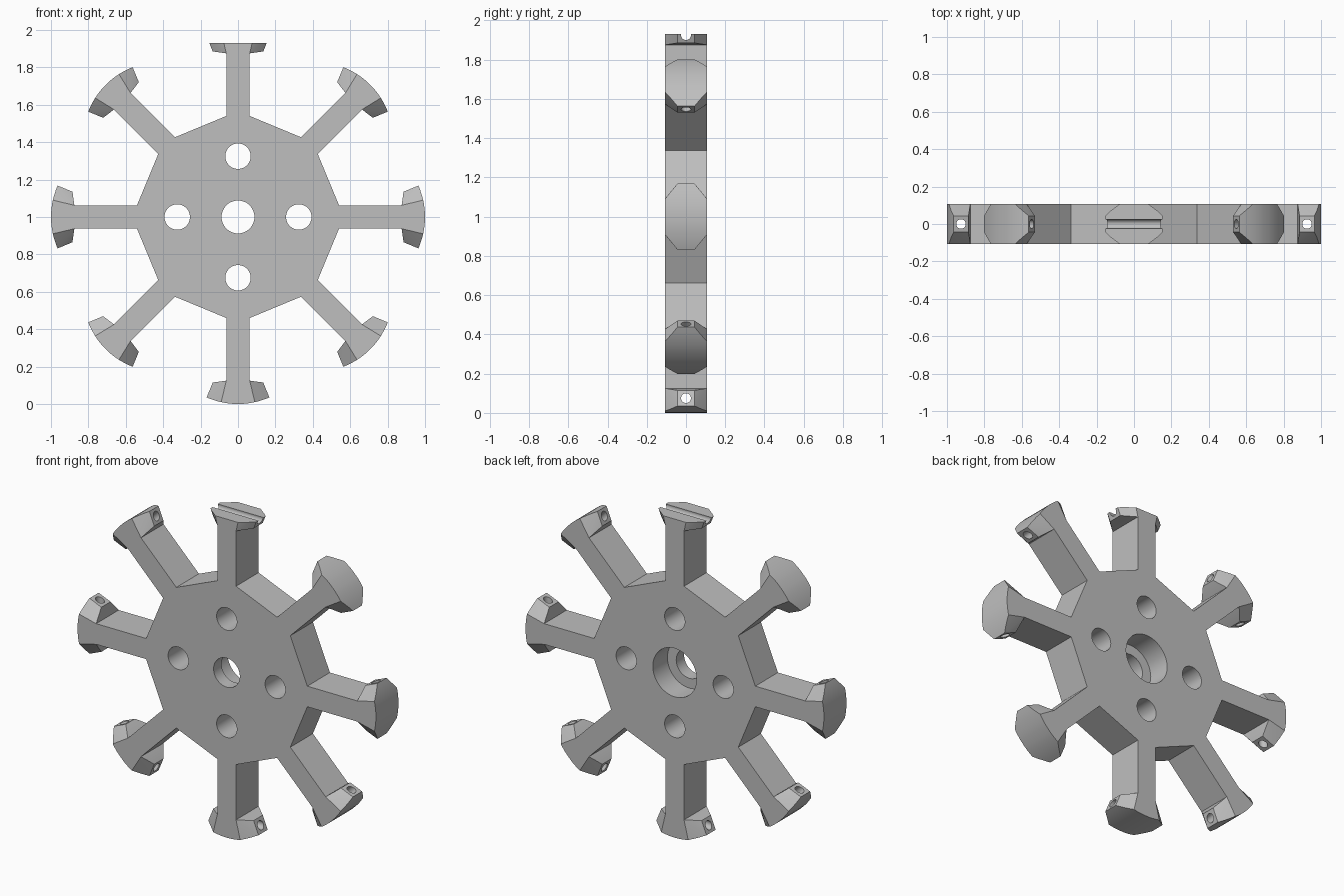
import bpy, bmesh, math
from mathutils import Matrix, Vector

HALF = 0.108      # half thickness of the whole wheel
SPOKE = 0.0625    # half width of a spoke
HUB_R = 0.566     # corner radius of the octagonal hub
FOOT_IN = 0.875   # radius where each foot begins

if "Cube" in bpy.data.objects:
    bpy.data.objects.remove(bpy.data.objects["Cube"], do_unlink=True)

grey = bpy.data.materials.new("plain grey")
grey.use_nodes = True
grey.diffuse_color = (0.52, 0.52, 0.52, 1)
grey.node_tree.nodes["Principled BSDF"].inputs["Base Color"].default_value = (0.52, 0.52, 0.52, 1)


def make_object(name, bm):
    bmesh.ops.recalc_face_normals(bm, faces=bm.faces)
    mesh = bpy.data.meshes.new(name)
    bm.to_mesh(mesh)
    bm.free()
    mesh.materials.append(grey)
    obj = bpy.data.objects.new(name, mesh)
    bpy.context.collection.objects.link(obj)
    return obj


def activate(obj):
    bpy.ops.object.select_all(action="DESELECT")
    obj.select_set(True)
    bpy.context.view_layer.objects.active = obj


def drill(obj, radius, depth, location, rotation):
    """Cut a round hole and remove the cutter."""
    bpy.ops.mesh.primitive_cylinder_add(vertices=48, radius=radius, depth=depth,
                                        location=location, rotation=rotation)
    cutter = bpy.context.object
    cutter.data.materials.append(grey)
    cutter.hide_render = True
    activate(obj)
    mod = obj.modifiers.new("hole", "BOOLEAN")
    mod.operation = "DIFFERENCE"
    mod.solver = "EXACT"
    mod.object = cutter
    bpy.ops.object.modifier_apply(modifier=mod.name)
    bpy.data.objects.remove(cutter, do_unlink=True)


def smooth(obj):
    activate(obj)
    bpy.ops.object.shade_smooth_by_angle(angle=math.radians(20))


# Hub and spokes: one extruded star outline
bm = bmesh.new()
root = HUB_R - SPOKE * math.tan(math.radians(22.5))
outline = []
for k in range(8):
    turn = Matrix.Rotation(k * math.pi / 4, 4, "Y")
    for x, r in ((-SPOKE, root), (-SPOKE, FOOT_IN), (SPOKE, FOOT_IN), (SPOKE, root)):
        outline.append(bm.verts.new(turn @ Vector((x, -HALF, r)) + Vector((0, 0, 1))))
face = bm.faces.new(outline)
ext = bmesh.ops.extrude_face_region(bm, geom=[face])
bmesh.ops.translate(bm, vec=(0, 2 * HALF, 0),
                    verts=[v for v in ext["geom"] if isinstance(v, bmesh.types.BMVert)])
hub = make_object("hub_and_spokes", bm)

# Axle hole, counterbore at the back, four surrounding holes
along_y = (math.pi / 2, 0, 0)
drill(hub, 0.088, 1, (0, 0, 1), along_y)
drill(hub, 0.147, 0.28, (0, HALF, 1), along_y)
for x, z in ((0.325, 0), (-0.325, 0), (0, 0.325), (0, -0.325)):
    drill(hub, 0.068, 1, (x, 0, 1 + z), along_y)
smooth(hub)


def arc(t):
    """Height of the gently rounded sole at sideways distance t."""
    return 1 - t * t / 0.8


def make_foot(name, cut_height=None):
    """Foot pointing along +z: rounded sole, tapered ends, cross hole."""
    bm = bmesh.new()
    points = [(SPOKE, HALF, FOOT_IN), (0.135, 0.044, 0.885)]
    points += [(t, y, arc(t)) for t, y in
               ((0.022, HALF), (0.045, HALF), (0.067, HALF), (0.09, HALF),
                (0.115, 0.087), (0.142, 0.065), (0.168, 0.044))]
    for t, y, r in points:
        for sx in (-1, 1):
            for sy in (-1, 1):
                bm.verts.new((sx * t, sy * y, r))
    hull = bmesh.ops.convex_hull(bm, input=bm.verts)
    spare = {g for g in hull["geom_interior"] + hull["geom_unused"]
             if isinstance(g, bmesh.types.BMVert)}
    if spare:
        bmesh.ops.delete(bm, geom=list(spare), context="VERTS")
    bmesh.ops.dissolve_limit(bm, angle_limit=math.radians(1), verts=bm.verts, edges=bm.edges)
    # Slice the sole away
    if cut_height:
        cut = bmesh.ops.bisect_plane(bm, geom=bm.verts[:] + bm.edges[:] + bm.faces[:],
                                     plane_co=(0, 0, cut_height), plane_no=(0, 0, 1),
                                     clear_outer=True)
        edges = [e for e in cut["geom_cut"] if isinstance(e, bmesh.types.BMEdge)]
        bmesh.ops.contextual_create(bm, geom=edges)
    foot = make_object(name, bm)
    drill(foot, 0.025, 1, (0, 0, 0.925), (0, math.pi / 2, 0))
    smooth(foot)
    return foot


# Top foot is sliced flat, leaving its cross hole as an open groove
top_foot = make_foot("top_foot", 0.93)
top_foot.location.z = 1

# The other seven feet share one mesh
foot = make_foot("foot_1")
for k in range(1, 8):
    part = foot if k == 1 else foot.copy()
    if k > 1:
        part.name = f"foot_{k}"
        bpy.context.collection.objects.link(part)
    part.location = (0, 0, 1)
    part.rotation_euler = (0, k * math.pi / 4, 0)
